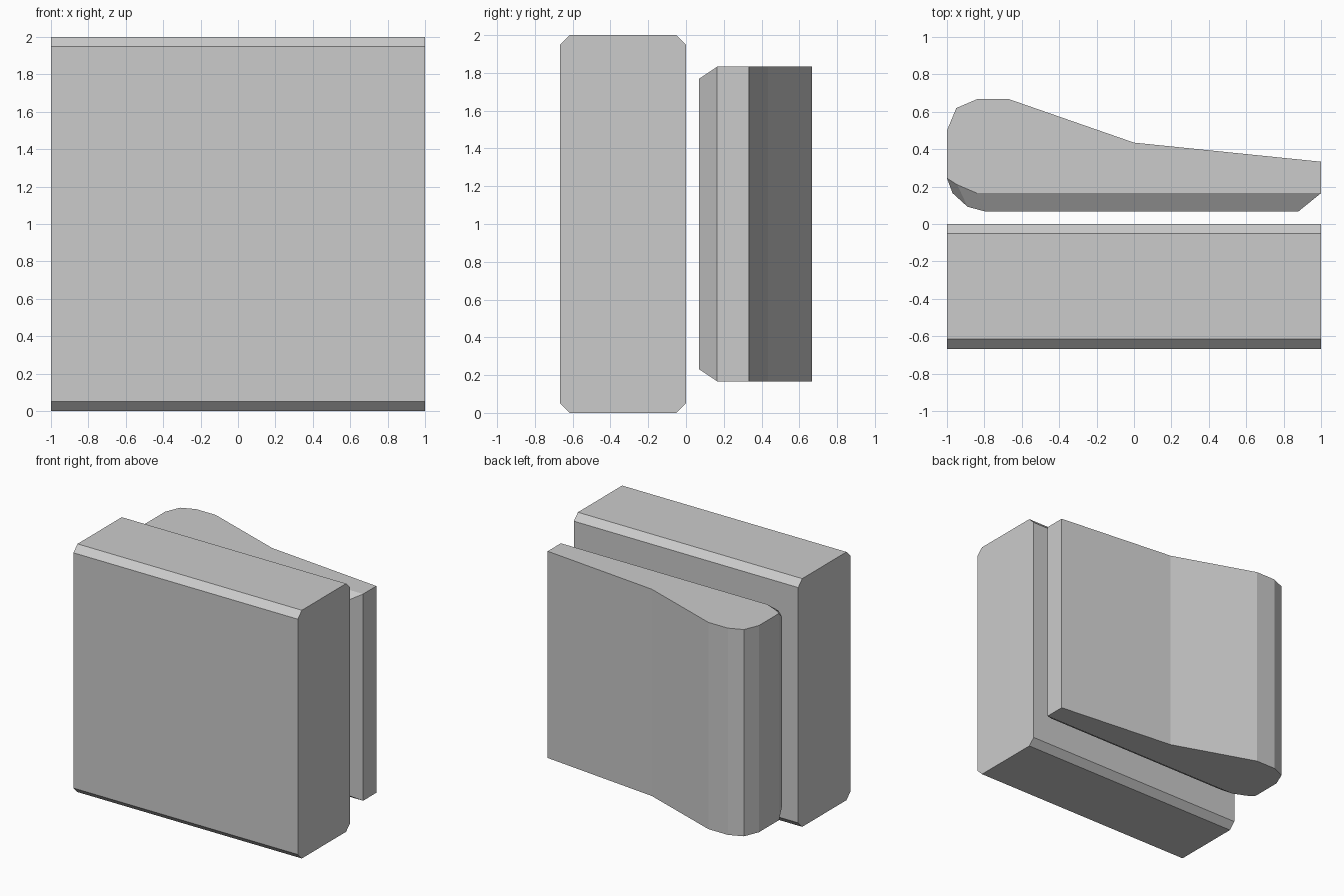
import bpy, bmesh

if "Cube" in bpy.data.objects:
    bpy.data.objects.remove(bpy.data.objects["Cube"])


def loft(name, rings):
    """Solid through rings of equal point count; repeated points are welded."""
    bm = bmesh.new()
    loops = [[bm.verts.new(p) for p in ring] for ring in rings]
    n = len(loops[0])
    for a, b in zip(loops, loops[1:]):
        for i in range(n):
            j = (i + 1) % n
            bm.faces.new((a[i], a[j], b[j], b[i]))
    bm.faces.new(loops[0][::-1])
    bm.faces.new(loops[-1])
    bmesh.ops.remove_doubles(bm, verts=bm.verts, dist=1e-5)
    bmesh.ops.dissolve_limit(bm, angle_limit=0.002, verts=bm.verts, edges=bm.edges)
    bmesh.ops.recalc_face_normals(bm, faces=bm.faces)
    mesh = bpy.data.meshes.new(name)
    bm.to_mesh(mesh)
    bm.free()
    ob = bpy.data.objects.new(name, mesh)
    bpy.context.collection.objects.link(ob)
    return ob


# Thick panel, its long edges along x chamfered
Y0, Y1, C = -0.667, 0.0, 0.052
section = [(Y0 + C, 0), (Y1 - C, 0), (Y1, C), (Y1, 2 - C),
           (Y1 - C, 2), (Y0 + C, 2), (Y0, 2 - C), (Y0, C)]
loft("panel", [[(x, y, z) for y, z in section] for x in (-1, 1)])

# Contoured backing plate: swollen at one end, bevelled on the panel side
back = [(1, 0.333), (0, 0.435), (-0.667, 0.667), (-0.84, 0.667), (-0.95, 0.62), (-1, 0.5)]
left, right = (-1, 0.245), (1, 0.165)
rim = back + [left, left, (-0.945, 0.21), (-0.84, 0.165), right, right]
inset = back + [left, (-0.97, 0.165), (-0.89, 0.092), (-0.80, 0.068), (0.88, 0.068), right]
levels = [(rim, 0.167), (inset, 0.232), (inset, 1.768), (rim, 1.833)]
loft("contoured_plate", [[(x, y, z) for x, y in outline] for outline, z in levels])
